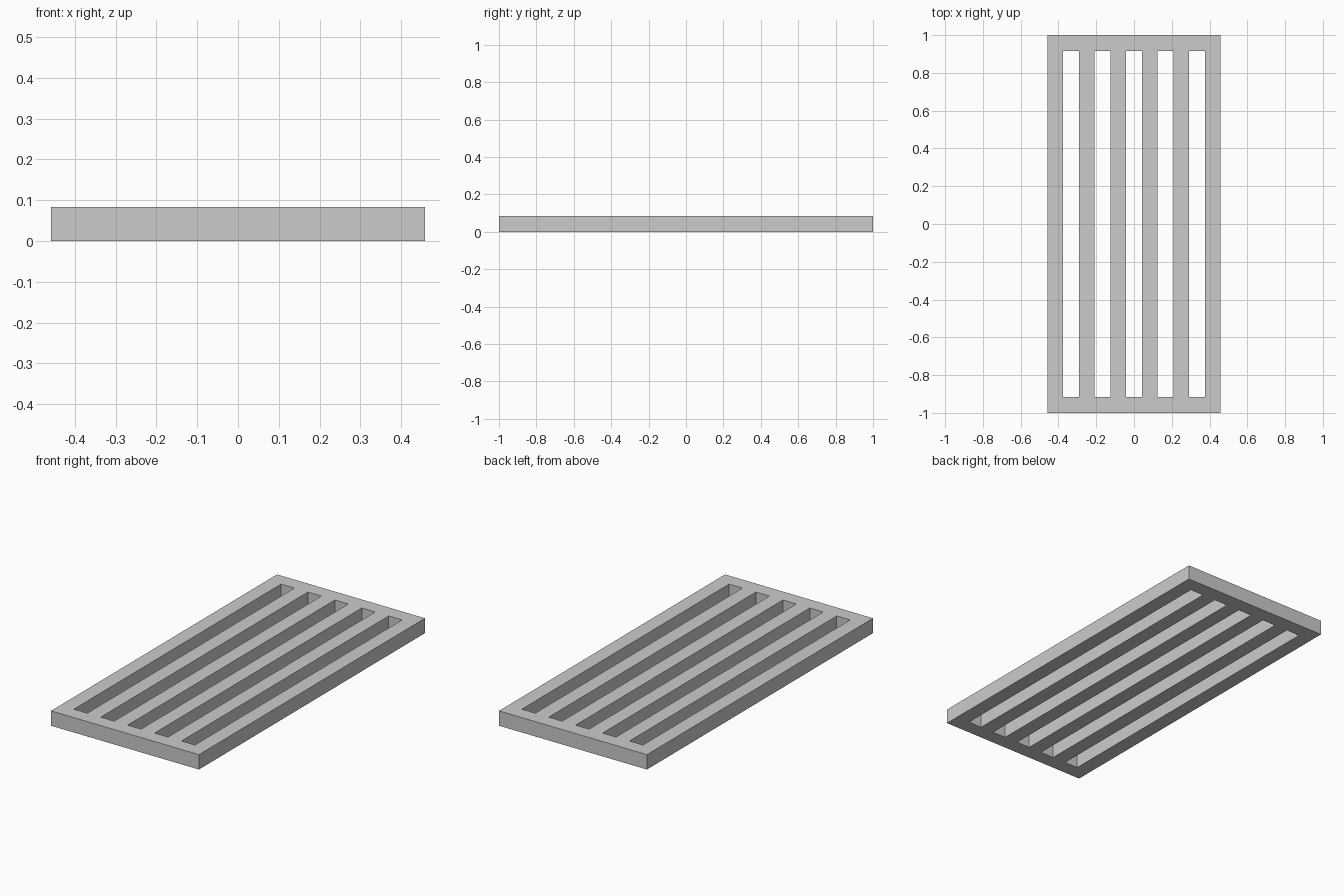
import bpy, bmesh

if "Cube" in bpy.data.objects:
    bpy.data.objects.remove(bpy.data.objects["Cube"])

U = 1 / 12          # bar width, slot width and thickness
COLS = 11           # alternating bars and slots across x
xs = [(i - COLS / 2) * U for i in range(COLS + 1)]
ys = [-1, -1 + U, 1 - U, 1]

# Flat slotted outline: every second column is open between the end rails
bm = bmesh.new()
grid = [[bm.verts.new((x, y, 0)) for y in ys] for x in xs]
for i in range(COLS):
    for j in range(3):
        if j == 1 and i % 2 == 1:
            continue
        bm.faces.new((grid[i][j], grid[i + 1][j],
                      grid[i + 1][j + 1], grid[i][j + 1]))

# Thicken into a solid slab with slot walls
res = bmesh.ops.extrude_face_region(bm, geom=bm.faces[:], use_keep_orig=True)
top = [g for g in res["geom"] if isinstance(g, bmesh.types.BMVert)]
bmesh.ops.translate(bm, verts=top, vec=(0, 0, U))
bmesh.ops.recalc_face_normals(bm, faces=bm.faces[:])

mesh = bpy.data.meshes.new("slotted_grate")
bm.to_mesh(mesh)
bm.free()
obj = bpy.data.objects.new("slotted_grate", mesh)
bpy.context.collection.objects.link(obj)
